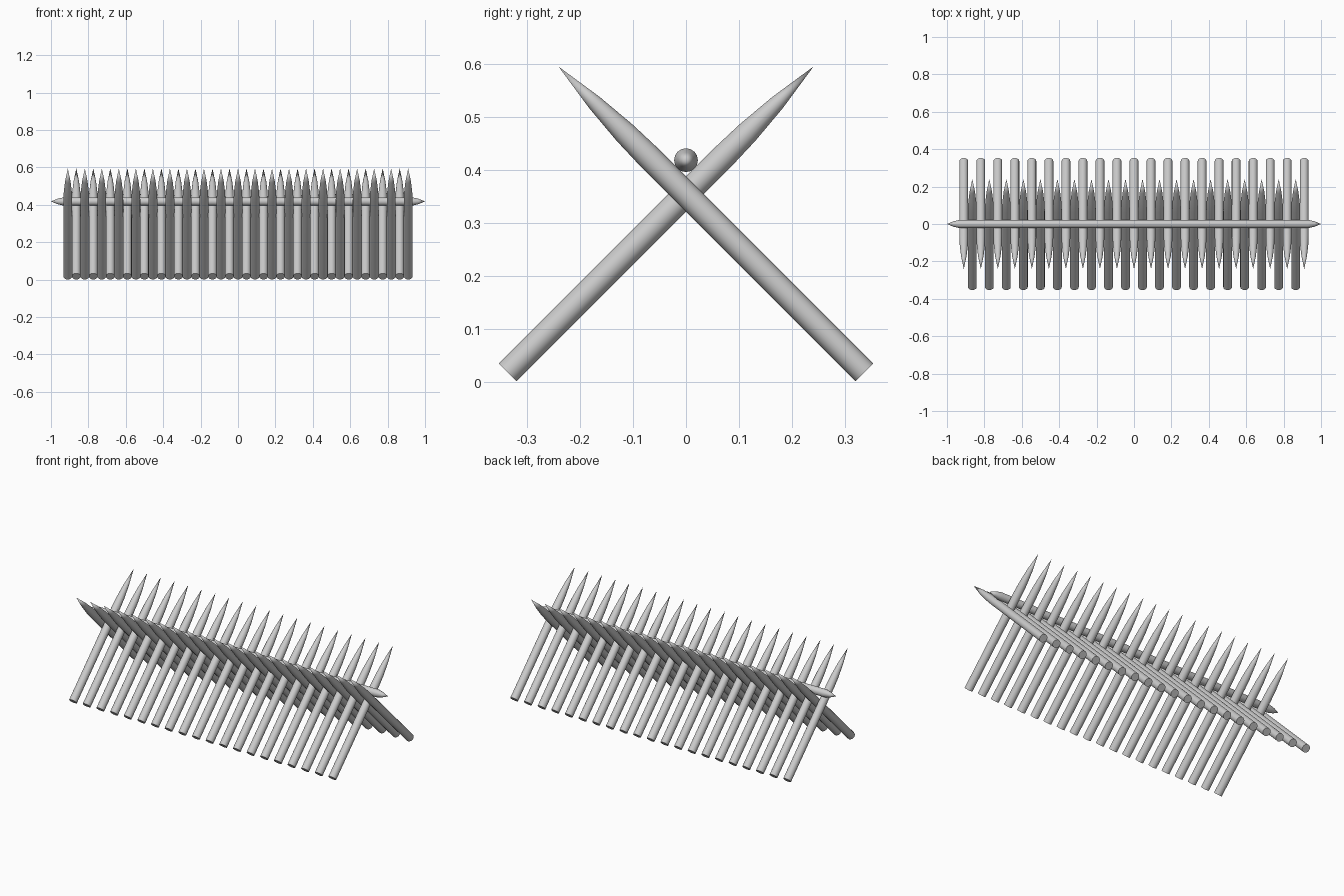
import bpy, bmesh, math

if "Cube" in bpy.data.objects:
    bpy.data.objects.remove(bpy.data.objects["Cube"])

SIDES = 16

def lathe(name, profile, location, rotation):
    """Closed round pole from (distance, radius) pairs; radius 0 makes a point."""
    bm = bmesh.new()
    rings = []
    for d, r in profile:
        n = SIDES if r > 0 else 1
        rings.append([bm.verts.new((r * math.cos(2 * math.pi * i / SIDES),
                                    r * math.sin(2 * math.pi * i / SIDES), d))
                      for i in range(n)])
    for a, b in zip(rings, rings[1:]):
        for i in range(SIDES):
            j = (i + 1) % SIDES
            quad = [a[i % len(a)], a[j % len(a)], b[j % len(b)], b[i % len(b)]]
            bm.faces.new(list(dict.fromkeys(quad)))
    for ring in (rings[0], rings[-1]):
        if len(ring) > 1:
            bm.faces.new(ring)
    bmesh.ops.recalc_face_normals(bm, faces=bm.faces[:])
    mesh = bpy.data.meshes.new(name)
    bm.to_mesh(mesh)
    bm.free()
    obj = bpy.data.objects.new(name, mesh)
    bpy.context.collection.objects.link(obj)
    obj.location, obj.rotation_euler = location, rotation
    bpy.ops.object.select_all(action='DESELECT')
    obj.select_set(True)
    bpy.context.view_layer.objects.active = obj
    bpy.ops.object.shade_smooth_by_angle(angle=math.radians(35))
    return obj

# Sharpened stake: straight shaft, curved taper, point
R = 0.0235
stake = [(0, R), (0.58, R), (0.64, 0.0215), (0.72, 0.0145), (0.816, 0)]

# Two interleaved rows of crossed stakes, 45 degrees each way
STEP = 0.0455
for side, count, name in ((1, 21, "rear_stake"), (-1, 20, "front_stake")):
    first = None
    for i in range(count):
        x = (i - (count - 1) / 2) * 2 * STEP
        if first is None:
            first = lathe(name, stake, (x, side * 0.3365, 0.0175),
                          (side * math.radians(45), 0, 0))
        else:
            copy = first.copy()          # shares the mesh
            copy.location.x = x
            bpy.context.collection.objects.link(copy)

# Horizontal rail resting in the crossings, pointed at both ends
half = [(0.93, 0.0225), (0.965, 0.0145), (1.0, 0)]
rail = [(-d, r) for d, r in reversed(half)] + half
lathe("cross_rail", rail, (0, 0, 0.418), (0, math.radians(90), 0))
